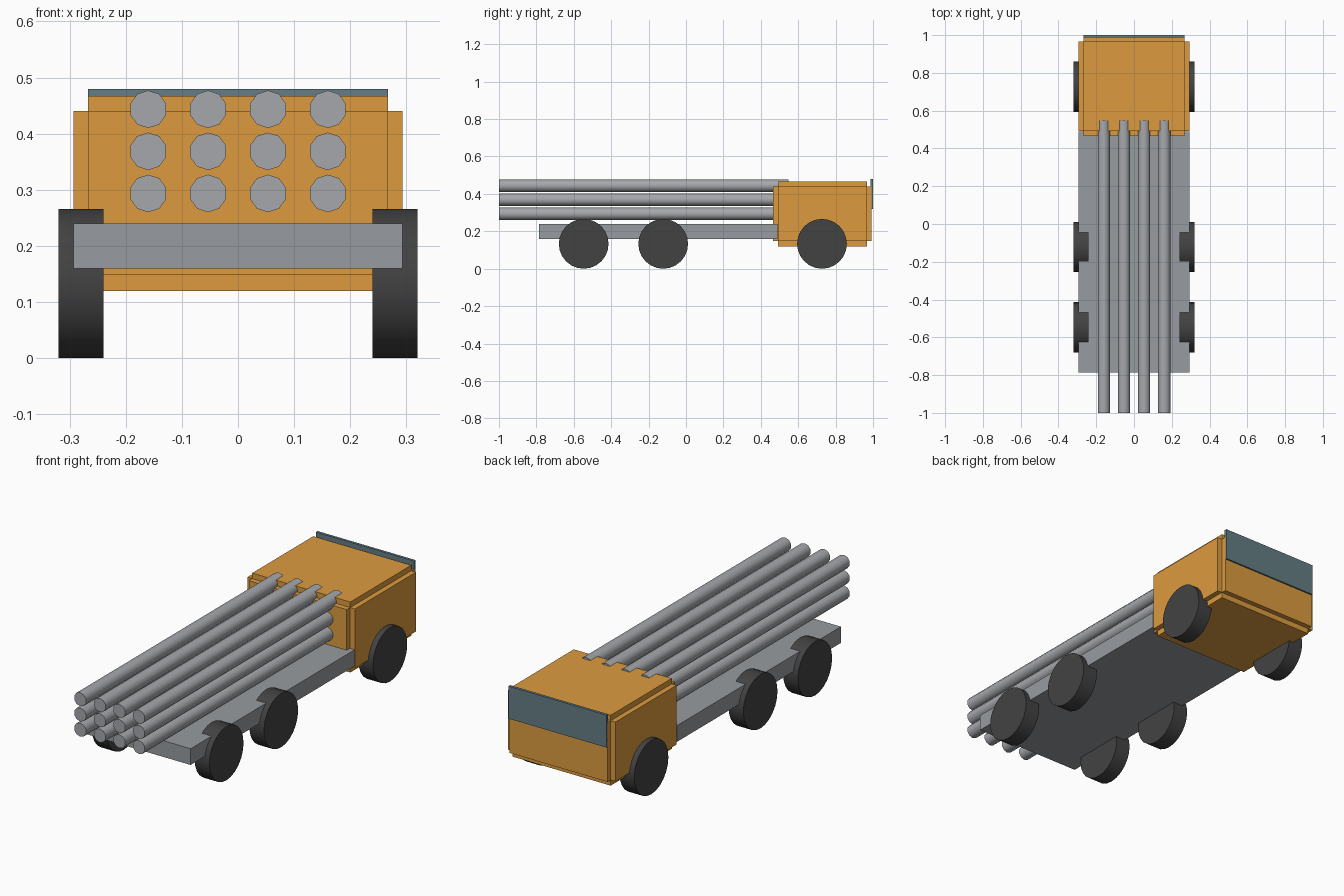
import bpy, math

if "Cube" in bpy.data.objects:
    bpy.data.objects.remove(bpy.data.objects["Cube"])


def material(name, rgb):
    m = bpy.data.materials.new(name)
    m.diffuse_color = (*rgb, 1)
    m.use_nodes = True
    m.node_tree.nodes["Principled BSDF"].inputs["Base Color"].default_value = m.diffuse_color
    return m


ORANGE = material("orange_paint", (0.72, 0.33, 0.05))
GLASS = material("glass", (0.13, 0.21, 0.24))
RUBBER = material("rubber", (0.055, 0.055, 0.055))
STEEL = material("frame_grey", (0.31, 0.33, 0.35))
PIPE = material("pipe_grey", (0.38, 0.39, 0.41))


def box(name, half_x, y, z, mat):
    bpy.ops.mesh.primitive_cube_add(size=1, location=(0, sum(y) / 2, sum(z) / 2))
    o = bpy.context.object
    o.name = name
    o.scale = (2 * half_x, y[1] - y[0], z[1] - z[0])
    bpy.ops.object.transform_apply(location=False, rotation=False, scale=True)
    o.data.materials.append(mat)
    return o


def cylinder(name, sides, radius, length, loc, rot, mat):
    bpy.ops.mesh.primitive_cylinder_add(vertices=sides, radius=radius, depth=length,
                                        location=loc, rotation=rot)
    o = bpy.context.object
    o.name = name
    o.data.materials.append(mat)
    bpy.ops.object.shade_smooth_by_angle(angle=math.radians(40))
    return o


# Flat load bed
box("bed", 0.293, (-0.787, 0.49), (0.16, 0.24), STEEL)

# Cab: three crossed boxes that leave stepped edges on every side
box("cab_width", 0.293, (0.492, 0.967), (0.148, 0.44), ORANGE)
box("cab_length", 0.267, (0.465, 0.992), (0.148, 0.44), ORANGE)
box("cab_height", 0.267, (0.492, 0.967), (0.12, 0.467), ORANGE)

# Windshield panel at the far end
box("windshield", 0.267, (0.987, 1.0), (0.32, 0.48), GLASS)

# Three axles of wheels
for i, y in enumerate((0.727, -0.122, -0.547)):
    for side in (-1, 1):
        cylinder(f"wheel_{i}_{'right' if side > 0 else 'left'}", 24, 0.133, 0.08,
                 (side * 0.28, y, 0.133), (0, math.pi / 2, 0), RUBBER)

# Stacked ten-sided pipes, four across and three high
for row in range(3):
    for col in range(4):
        cylinder(f"pipe_{row}_{col}", 10, 0.0335, 1.547,
                 (-0.16 + col * 0.1067, -0.2265, 0.2935 + row * 0.075),
                 (math.pi / 2, 0, 0), PIPE)
